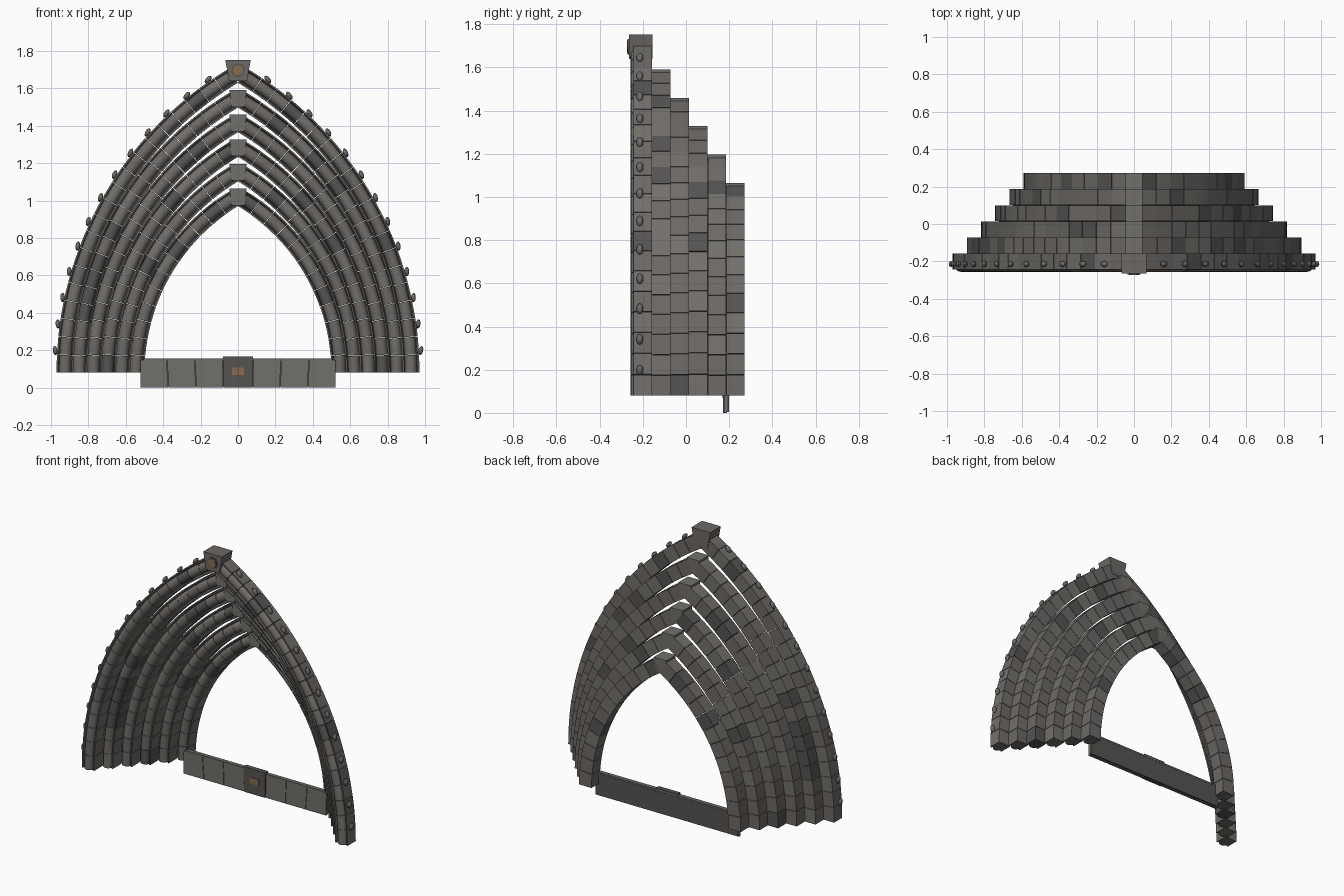
import bpy, bmesh, math, random
from mathutils import Vector, Matrix

if "Cube" in bpy.data.objects:
    bpy.data.objects.remove(bpy.data.objects["Cube"])

random.seed(7)
SPRING = 0.08          # height where every arch begins
HALF = 0.045           # half the radial width of a ring


def material(name, rgb):
    m = bpy.data.materials.new(name)
    m.diffuse_color = (*rgb, 1)
    m.use_nodes = True
    m.node_tree.nodes["Principled BSDF"].inputs["Base Color"].default_value = m.diffuse_color
    return m


STONE = material("stone", (0.15, 0.14, 0.13))
PALE = material("pale_stone", (0.17, 0.16, 0.148))
DARK = material("dark_stone", (0.09, 0.088, 0.084))
BRONZE = material("bronze", (0.25, 0.15, 0.075))


def finish(bm, name, mats, smooth=False):
    bmesh.ops.recalc_face_normals(bm, faces=bm.faces)
    me = bpy.data.meshes.new(name)
    bm.to_mesh(me)
    bm.free()
    for m in mats:
        me.materials.append(m)
    ob = bpy.data.objects.new(name, me)
    bpy.context.collection.objects.link(ob)
    if smooth:
        bpy.ops.object.select_all(action='DESELECT')
        ob.select_set(True)
        bpy.context.view_layer.objects.active = ob
        bpy.ops.object.shade_smooth_by_angle(angle=math.radians(30))
    return ob


def loft(bm, rings, mat=0):
    """Closed solid through matching rings of points."""
    vs = [[bm.verts.new(p) for p in r] for r in rings]
    n = len(vs[0])
    faces = [bm.faces.new(vs[0]), bm.faces.new(vs[-1][::-1])]
    for a, b in zip(vs, vs[1:]):
        faces += [bm.faces.new((a[i], a[(i + 1) % n], b[(i + 1) % n], b[i])) for i in range(n)]
    for f in faces:
        f.material_index = mat


def prism(name, outline, y0, y1, mat):
    """Front-view outline (x, z) pushed from y0 to y1."""
    bm = bmesh.new()
    loft(bm, [[(x, y, z) for x, z in outline] for y in (y0, y1)])
    return finish(bm, name, [mat])


def rect(x0, x1, z0, z1):
    return [(x0, z0), (x1, z0), (x1, z1), (x0, z1)]


def circle(r, z, n):
    return [(r * math.cos(2 * math.pi * i / n), z + r * math.sin(2 * math.pi * i / n)) for i in range(n)]


# ring cross-section: square block with a roll moulding on the front
DEPTH = 0.098
roll = [(0.031 * math.cos(math.pi * i / 8), 0.031 - 0.031 * math.sin(math.pi * i / 8)) for i in range(9)]
SECTION = ([(HALF, DEPTH), (HALF, 0.013), (0.037, 0.013)] + roll +
           [(-0.037, 0.013), (-HALF, 0.013), (-HALF, DEPTH)])


def ring_point(a, side, ang, u, y):
    r = 2 * a + u
    return (side * (r * math.cos(ang) - a), y, SPRING + r * math.sin(ang))


# six stepped arch rings with keystones
for k in range(6):
    a = 0.925 - 0.076 * k
    back = -0.158 + 0.086 * k
    end = math.pi / 3 - 0.014
    n = round(2 * a * end / 0.094)
    bm = bmesh.new()
    for side in (-1, 1):
        for j in range(n):
            gap = 0.0012 / (2 * a)
            t0, t1 = end * j / n + gap * (j > 0), end * (j + 1) / n - gap
            grow = random.uniform(-0.001, 0.001)
            rings = [[ring_point(a, side, t, u + math.copysign(grow, u), back - DEPTH + v)
                      for u, v in SECTION] for t in (t0, (t0 + t1) / 2, t1)]
            loft(bm, rings, random.choice((0, 0, 0, 1, 1, 2)))
    finish(bm, f"arch_ring_{k + 1}", [STONE, PALE, DARK], True)

    zi = SPRING + math.sqrt((2 * a - HALF) ** 2 - a * a)
    if k:
        prism(f"keystone_{k + 1}", [(-0.034, zi + 0.003), (0.034, zi + 0.003),
              (0.046, zi + 0.093), (-0.046, zi + 0.093)], back - 0.1, back, PALE)

# large outer keystone with medallion
prism("top_keystone", [(-0.048, 1.64), (0.048, 1.64), (0.068, 1.753), (-0.068, 1.753)],
      -0.265, -0.155, STONE)
prism("medallion_rim", circle(0.036, 1.697, 16), -0.27, -0.26, DARK)
prism("medallion", circle(0.028, 1.697, 16), -0.273, -0.262, BRONZE)

# leaf buds along the outer edge
bm = bmesh.new()
for side in (-1, 1):
    for j in range(13):
        ang = 0.062 + 0.0753 * j
        m = (Matrix.Translation(ring_point(0.925, side, ang, 0.056, -0.214)) @
             Matrix.Rotation(-side * (ang - 0.25), 4, 'Y') @
             Matrix.Diagonal((0.013, 0.016, 0.025, 1)))
        bmesh.ops.create_icosphere(bm, subdivisions=2, radius=1, matrix=m)
finish(bm, "edge_buds", [STONE], True)

# flat lintel: backing slab, wedge blocks, top fillet
prism("lintel_back", rect(-0.52, 0.52, 0.005, 0.146), 0.184, 0.2, DARK)
tops = [-0.522, -0.381, -0.23, -0.081, 0.081, 0.23, 0.381, 0.522]
bots = [-0.522, -0.371, -0.225, -0.078, 0.078, 0.225, 0.371, 0.522]
for i in range(7):
    g = 0.0015
    front = 0.171 if i == 3 else 0.175
    prism(f"lintel_block_{i + 1}", [(bots[i] + g, 0), (bots[i + 1] - g, 0),
          (tops[i + 1] - g, 0.147), (tops[i] + g, 0.147)], front, 0.19, DARK if i == 3 else PALE)
prism("lintel_fillet", rect(-0.505, 0.505, 0.147, 0.157), 0.173, 0.2, STONE)
prism("lintel_cap", rect(-0.08, 0.08, 0.147, 0.166), 0.169, 0.2, DARK)
for s in (-1, 1):
    prism("lintel_panel", rect(min(s * 0.002, s * 0.032), max(s * 0.002, s * 0.032), 0.068, 0.108),
          0.168, 0.175, BRONZE)
